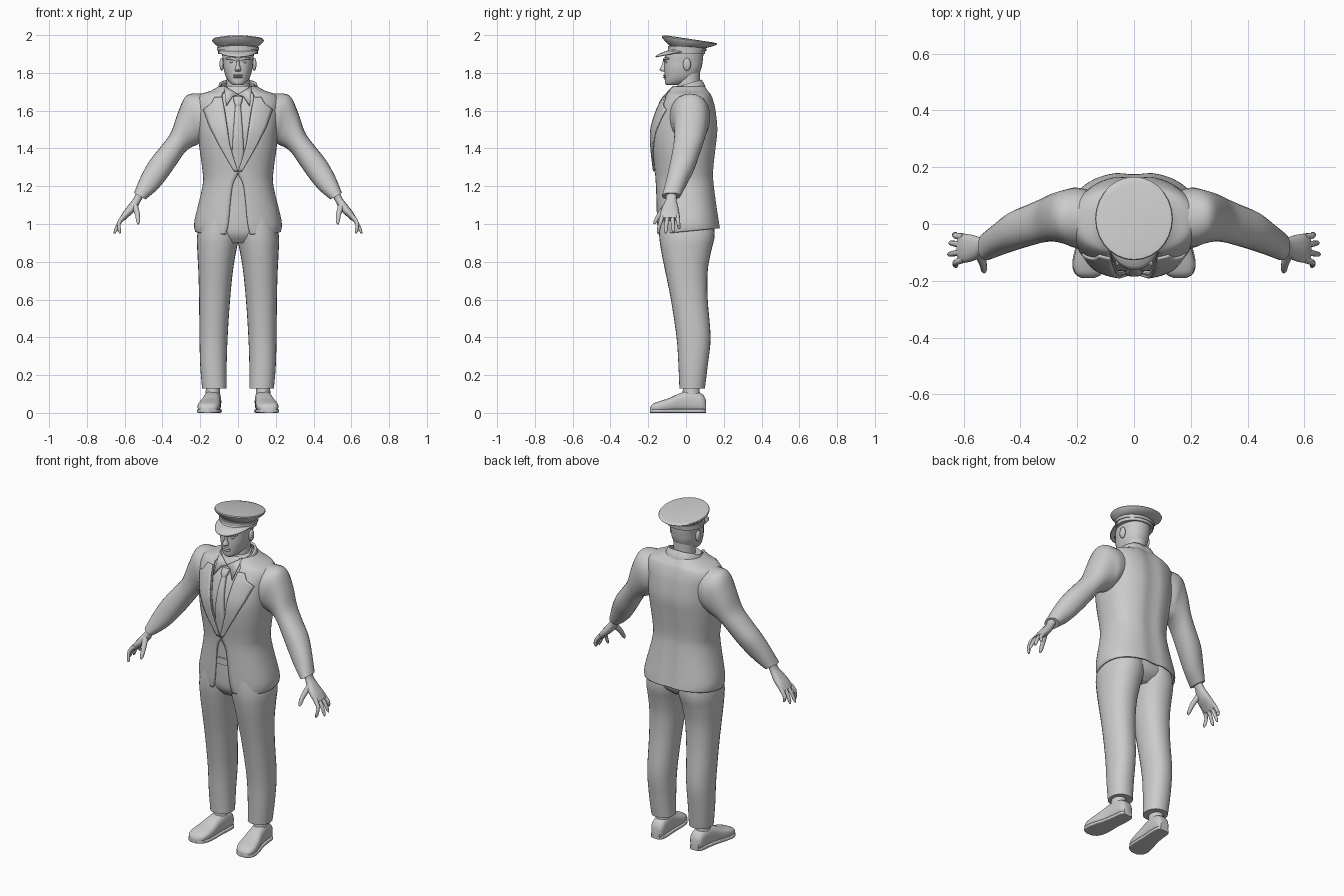
import bpy
import bmesh
from math import sin, cos, acos, pi, radians
from mathutils import Vector

cube = bpy.data.objects.get("Cube")
if cube:
    bpy.data.objects.remove(cube, do_unlink=True)

grey = bpy.data.materials.new("light_grey")
grey.use_nodes = True
grey.diffuse_color = (0.6, 0.6, 0.6, 1)
grey.node_tree.nodes["Principled BSDF"].inputs["Base Color"].default_value = (0.6, 0.6, 0.6, 1)


def finish(name, bm, mirror=False, thick=0.0, offset=-1.0, angle=42):
    """Turn a bmesh into a smooth shaded object, optionally thickened and mirrored."""
    mesh = bpy.data.meshes.new(name)
    bm.to_mesh(mesh)
    bm.free()
    mesh.materials.append(grey)
    mesh.shade_smooth()
    mesh.set_sharp_from_angle(angle=radians(angle))
    obj = bpy.data.objects.new(name, mesh)
    bpy.context.scene.collection.objects.link(obj)
    if thick:
        mod = obj.modifiers.new("thickness", "SOLIDIFY")
        mod.thickness, mod.offset = thick, offset
    if mirror:
        mod = obj.modifiers.new("mirror", "MIRROR")
        mod.use_mirror_merge = False
    return obj


def skin(name, rings, closed=True, **options):
    """Bridge rows of points; closed rows become a capped solid."""
    bm = bmesh.new()
    rows = [[bm.verts.new(p) for p in ring] for ring in rings]
    count = len(rows[0])
    for low, high in zip(rows, rows[1:]):
        for j in range(count if closed else count - 1):
            k = (j + 1) % count
            bm.faces.new((low[j], low[k], high[k], high[j]))
    if closed:
        bm.faces.new(rows[0])
        bm.faces.new(rows[-1])
        bmesh.ops.recalc_face_normals(bm, faces=bm.faces)
    return finish(name, bm, **options)


def smooth(rows, steps=4):
    """Catmull-Rom interpolation of table rows."""
    out = []
    for i in range(len(rows) - 1):
        a, b, c, d = rows[max(i - 1, 0)], rows[i], rows[i + 1], rows[min(i + 2, len(rows) - 1)]
        for s in range(steps):
            t = s / steps
            out.append([q + t / 2 * (r - p + t * (2 * p - 5 * q + 4 * r - w + t * (3 * (q - r) + w - p)))
                        for p, q, r, w in zip(a, b, c, d)])
    return out + [list(rows[-1])]


def power(v, p):
    return (abs(v) ** (2 / p)) * (1 if v >= 0 else -1)


def oval(centre, a, b, p=2.0, n=28, start=0.0, end=None):
    """Superellipse points; a partial range gives an open row."""
    stop = start + 2 * pi if end is None else end
    div = n if end is None else n - 1
    angles = [start + (stop - start) * i / div for i in range(n)]
    return [Vector(centre) + Vector(a) * power(cos(t), p) + Vector(b) * power(sin(t), p) for t in angles]


def level(z, cx, rx, yf, yb, **kw):
    """Horizontal section from half width, front and back."""
    return oval((cx, (yf + yb) / 2, z), (rx, 0, 0), (0, (yb - yf) / 2, 0), **kw)


def column(name, rows, p=2.0, steps=4, tilt=None, mirror=False):
    rings = [level(*r, p=p) for r in (smooth(rows, steps) if steps > 1 else rows)]
    if tilt:
        for pt in (pt for ring in rings for pt in ring):
            pt.z += tilt(pt)
    return skin(name, rings, mirror=mirror)


def limb(name, rows, p=2.0, n=24):
    """Slanted mirrored loft: outer x z, inner x z, front and back y."""
    rings = [oval(((ox + ix) / 2, (f + b) / 2, (oz + iz) / 2), ((ox - ix) / 2, 0, (oz - iz) / 2),
                  (0, (b - f) / 2, 0), p=p, n=n) for ox, oz, ix, iz, f, b in smooth(rows)]
    return skin(name, rings, mirror=True)


def tube(name, points, r0, r1):
    """Tapered mirrored tube with a rounded tip."""
    pts = [Vector(p[:3]) for p in smooth(points, 3)]
    rings = []
    for i, pt in enumerate(pts):
        turn = (pts[min(i + 1, len(pts) - 1)] - pts[max(i - 1, 0)]).to_track_quat("Z", "Y")
        r = r0 + (r1 - r0) * i / (len(pts) - 1)
        r *= 0.5 if i == len(pts) - 1 else 1
        rings.append(oval(pt, turn @ Vector((r, 0, 0)), turn @ Vector((0, r, 0)), n=10))
    return skin(name, rings, mirror=True)


def ball(name, centre, size):
    bm = bmesh.new()
    bmesh.ops.create_uvsphere(bm, u_segments=16, v_segments=10, radius=1)
    for v in bm.verts:
        v.co = Vector(centre) + v.co * Vector(size)
    return finish(name, bm, mirror=True)


def open_coat(name, rows, p, tilt, thick):
    """Shell left open at the front by a gap half width."""
    rings = []
    for z, rx, yf, yb, gap in rows:
        a = acos((max(gap, 0) / rx) ** (p / 2))
        ring = level(z, 0, rx, yf, yb, p=p, n=64, start=-a, end=pi + a)
        for pt in ring:
            if pt.y > 0:  # spine hollow
                pt.y -= 0.01 * max(0, 1 - abs(pt.x) / 0.06)
            pt.z += tilt(pt)
        rings.append(ring)
    return skin(name, rings, closed=False, thick=thick)


# Jacket body: height, half width, front, back, opening
BODY_P = 2.35
jacket = smooth([
    (.96, .228, -.15, .183, .065), (1.02, .23, -.155, .175, .05), (1.2, .188, -.16, .152, .03),
    (1.28, .188, -.165, .148, 0), (1.4, .204, -.18, .16, .04), (1.5, .213, -.183, .17, .055),
    (1.6, .22, -.155, .16, .07), (1.65, .222, -.13, .148, .08), (1.685, .2, -.112, .135, .085),
    (1.705, .145, -.1, .122, .075), (1.73, .1, -.085, .105, .06)])
open_coat("jacket", jacket, BODY_P, lambda p: .1 * p.y * max(0, (1.1 - p.z) / .14), .01)


def chest(x, z):
    """Front surface of the jacket."""
    row = min(jacket, key=lambda r: abs(r[0] - z))
    i = jacket.index(row)
    other = jacket[min(i + 1, len(jacket) - 1) if z > row[0] else max(i - 1, 0)]
    t = 0 if other is row else (z - row[0]) / (other[0] - row[0])
    rx, yf, yb = (row[k] + t * (other[k] - row[k]) for k in (1, 2, 3))
    return (yf + yb) / 2 - (yb - yf) / 2 * max(0, 1 - abs(x / rx) ** BODY_P) ** (1 / BODY_P)


# Lapels follow the chest: height, inner edge, outer edge
lapel_rows = []
edges = [(1.28, 0, .02), (1.34, .02, .055), (1.42, .043, .1), (1.52, .058, .15), (1.605, .071, .18),
         (1.635, .077, .14), (1.68, .085, .115)]
for (z0, i0, o0), (z1, i1, o1) in zip(edges, edges[1:]):
    for t in (0, .25, .5, .75):
        z, a, b = z0 + t * (z1 - z0), i0 + t * (i1 - i0), o0 + t * (o1 - o0)
        xs = [a + (b - a) * k / 6 for k in range(7)]
        lapel_rows.append([(x, chest(x, z) - .002, z) for x in xs])
skin("lapels", lapel_rows, closed=False, mirror=True, thick=.008, offset=1)

# Standing jacket collar and shirt beneath
collar = [(1.685, .118, -.1, .118, .07), (1.715, .108, -.09, .108, .06), (1.74, .1, -.075, .09, .05)]
open_coat("jacket_collar", smooth(collar), 2.0, lambda p: .3 * p.y * (p.z - 1.66) / .08, .012)
column("shirt", [(z, 0, rx - .018, yf + .016, yb - .018) for z, rx, yf, yb, g in jacket if z > 1.08],
       p=BODY_P, steps=1)
column("shirt_collar", [(1.68, 0, .08, -.095, .09), (1.71, 0, .076, -.082, .083), (1.73, 0, .072, -.07, .078)],
       tilt=lambda p: .25 * p.y)
wing = [[(0, -.105, 1.685), (.03, -.118, 1.675)], [(.075, -.065, 1.73), (.062, -.145, 1.625)]]
skin("collar_wings", wing[::-1], closed=False, mirror=True, thick=.008, offset=0)

# Tie and belt
column("tie", [(z, 0, w, chest(0, z) - .001, chest(0, z) + .03) for z, w in
               ((1.27, .03), (1.35, .032), (1.45, .028), (1.55, .021), (1.63, .014))], p=3)
column("tie_knot", [(1.625, 0, .014, -.145, -.1), (1.645, 0, .021, -.142, -.09), (1.675, 0, .026, -.122, -.08)],
       p=3)
column("belt", [(1.1, 0, .17, -.15, .13), (1.14, 0, .17, -.15, .13)], p=BODY_P, steps=1)

# Sleeves and hands
limb("sleeves", [
    (.11, 1.685, .13, 1.48, -.08, .11), (.21, 1.69, .19, 1.44, -.085, .128), (.275, 1.678, .215, 1.42, -.07, .12),
    (.318, 1.59, .25, 1.405, -.062, .108), (.355, 1.485, .285, 1.375, -.065, .09),
    (.405, 1.415, .32, 1.325, -.075, .07), (.468, 1.335, .365, 1.26, -.09, .045),
    (.515, 1.25, .425, 1.185, -.108, .005), (.55, 1.165, .49, 1.13, -.128, -.03)], p=2.2)
limb("palms", [
    (.54, 1.175, .5, 1.15, -.105, -.05), (.55, 1.14, .518, 1.115, -.107, -.05), (.58, 1.1, .545, 1.07, -.128, -.04),
    (.607, 1.065, .583, 1.035, -.136, -.035), (.625, 1.035, .605, 1.015, -.13, -.04)], p=2.4, n=16)
fingers = {"little": (-.046, -.035, .628, .975), "ring": (-.073, -.066, .65, .957),
           "middle": (-.098, -.108, .655, .95), "index": (-.124, -.15, .625, .95)}
for label, (base, tip, x, z) in fingers.items():
    tube(label + "_fingers", [(.6, base, 1.045), (.63, (base + tip) / 2, 1.005), (x, tip, z)], .013, .008)
tube("thumbs", [(.548, -.1, 1.1), (.532, -.14, 1.05), (.528, -.17, 1.0)], .018, .009)

# Trousers: height, inner x, outer x, front, back
legs = [(.13, .06, .19, -.035, .1), (.25, .06, .2, -.04, .115), (.4, .055, .204, -.05, .13),
        (.6, .042, .206, -.08, .115), (.75, .027, .21, -.11, .115), (.85, .011, .215, -.13, .132),
        (.95, -.008, .215, -.143, .152), (1.1, -.008, .175, -.14, .135)]
column("trouser_legs", [(z, (a + b) / 2, (b - a) / 2, f, k) for z, a, b, f, k in legs], p=2.2, mirror=True)
column("trouser_hips", [(.9, 0, .1, -.1, .09), (.95, 0, .19, -.135, .14), (1.04, 0, .19, -.142, .145),
                        (1.11, 0, .168, -.142, .13)], p=2.3)

# Socks and shoes
column("socks", [(.08, .133, .04, -.02, .075), (.15, .133, .036, -.015, .07)], steps=1, mirror=True)
shoe = smooth([(.105, .13, .026, .07), (.085, .13, .04, .1), (.03, .133, .044, .118), (-.03, .14, .047, .105),
               (-.09, .149, .056, .078), (-.14, .156, .058, .062), (-.175, .16, .046, .048), (-.19, .162, .022, .03)])


def shoe_part(name, grow, top):
    rings = [oval((x, y * (1 + grow), (h * top + .004) / 2), (w * (1 + grow), 0, 0), (0, 0, (h * top - .004) / 2), p=2.7)
             if top else oval((x, y, .01), (w * (1 + grow), 0, 0), (0, 0, .01), p=6) for y, x, w, h in shoe]
    skin(name, rings, mirror=True)


shoe_part("shoes", 0, 1)
shoe_part("soles", .06, 0)

# Head, neck and face
column("neck", [(1.66, 0, .065, -.055, .08), (1.74, 0, .06, -.045, .072), (1.82, 0, .06, -.04, .075)], steps=1)
column("head", [(1.736, 0, .024, -.104, -.05), (1.747, 0, .042, -.111, .0), (1.775, 0, .062, -.113, .055),
                (1.82, 0, .076, -.115, .08), (1.86, 0, .08, -.114, .088), (1.9, 0, .084, -.108, .092),
                (1.93, 0, .08, -.09, .09)], p=2.25)
column("nose", [(1.87, 0, .007, -.12, -.09), (1.84, 0, .01, -.129, -.09), (1.818, 0, .017, -.14, -.09),
                (1.807, 0, .013, -.126, -.09)], steps=3)
for label, z in (("upper_lip", 1.787), ("lower_lip", 1.777)):
    column(label, [(z - .005, 0, .018, -.115, -.09), (z, 0, .028, -.121, -.09), (z + .005, 0, .02, -.115, -.09)])
tube("brows", [(.01, -.113, 1.868), (.035, -.111, 1.877), (.064, -.09, 1.875)], .008, .005)
ball("eyes", (.032, -.1, 1.858), (.014, .011, .007))
ball("ears", (.086, .005, 1.845), (.012, .021, .034))


# Cap with flared crown tilted up at the front
def cap_tilt(p):
    return -.14 * (p.y - .02) * max(0, (p.z - 1.9) / .075)


column("cap_band", [(1.9, 0, .105, -.09, .1), (1.95, 0, .107, -.088, .106)], steps=1, tilt=cap_tilt)
column("cap_ribbon", [(1.918, 0, .111, -.096, .107), (1.934, 0, .112, -.096, .109)], steps=1, tilt=cap_tilt)
column("cap_crown", [(1.938, 0, .107, -.09, .107), (1.95, 0, .12, -.106, .135), (1.966, 0, .135, -.125, .162),
                     (1.972, 0, .137, -.128, .166), (1.977, 0, .134, -.125, .163), (1.98, 0, .115, -.105, .143)],
       steps=1, tilt=cap_tilt)
visor = []
for i in range(7):
    t = i / 6
    turns = [radians(-80 + 160 * j / 24) for j in range(25)]
    visor.append([((.103 + .003 * t) * sin(a), .004 - (.09 + .077 * t) * cos(a),
                   1.917 - (.03 * t * t) * cos(a)) for a in turns])
skin("cap_visor", visor[::-1], closed=False, thick=.006)
